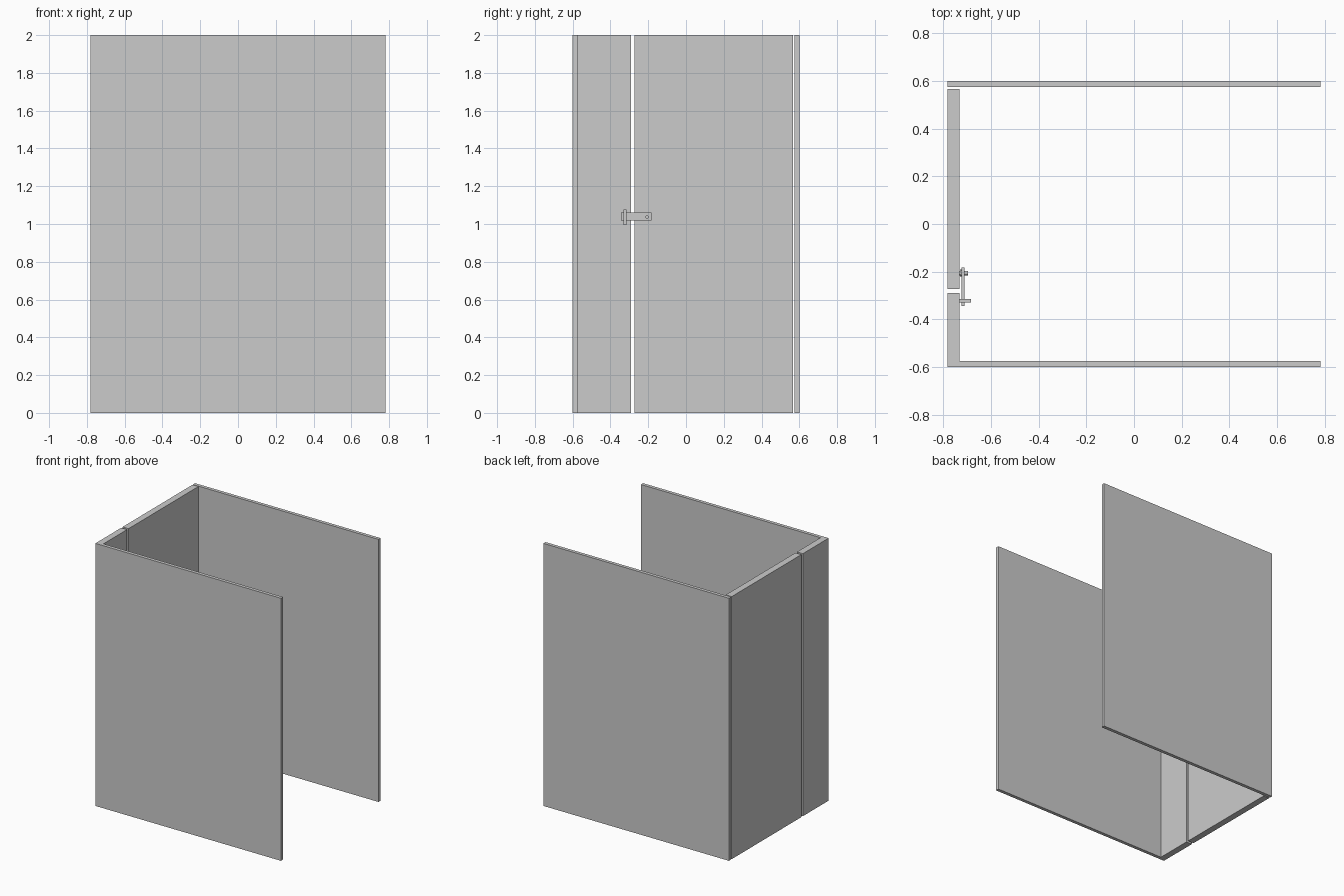
import bpy, bmesh, math

if "Cube" in bpy.data.objects:
    bpy.data.objects.remove(bpy.data.objects["Cube"])


def prism(name, outline, z0, z1):
    """Extrude a plan outline (x, y) from z0 to z1."""
    bm = bmesh.new()
    face = bm.faces.new([bm.verts.new((x, y, z0)) for x, y in outline])
    ext = bmesh.ops.extrude_face_region(bm, geom=[face])
    for g in ext["geom"]:
        if isinstance(g, bmesh.types.BMVert):
            g.co.z = z1
    bmesh.ops.recalc_face_normals(bm, faces=bm.faces)
    me = bpy.data.meshes.new(name)
    bm.to_mesh(me)
    bm.free()
    ob = bpy.data.objects.new(name, me)
    bpy.context.collection.objects.link(ob)
    return ob


def box(name, x0, x1, y0, y1, z0, z1):
    return prism(name, [(x0, y0), (x1, y0), (x1, y1), (x0, y1)], z0, z1)


def pin(name, x0, x1, y, z, r):
    """Short cylinder running along x."""
    bpy.ops.mesh.primitive_cylinder_add(
        vertices=24, radius=r, depth=x1 - x0,
        location=((x0 + x1) / 2, y, z), rotation=(0, math.pi / 2, 0))
    bpy.context.object.name = name
    bpy.ops.object.shade_smooth_by_angle(angle=math.radians(40))


H = 2.0              # panel height
X = 0.782            # half length of the side walls
IN = -0.732          # inner face of the front wall

# Near side wall and fixed front strip form one L-shaped piece
prism("side_wall_with_fixed_strip",
      [(-X, -0.6), (X, -0.6), (X, -0.574), (IN, -0.574),
       (IN, -0.29), (-X, -0.29)], 0, H)

# Far side wall
box("far_side_wall", -X, X, 0.574, 0.6, 0, H)

# Door, with narrow gaps on both sides
box("door", -X, IN, -0.272, 0.567, 0, H)

# Latch bar pivoting on the door
box("latch_bar", -0.724, -0.711, -0.343, -0.183, 1.018, 1.06)

# Pivot pin and its heads on both sides of the bar
pin("latch_pivot", IN - 0.002, -0.697, -0.206, 1.037, 0.009)
pin("latch_washer", -0.729, -0.724, -0.206, 1.037, 0.015)

# Staple on the fixed strip that holds the bar
y0, y1 = -0.33, -0.315
for n, z0, z1 in (("lower", 0.995, 1.01), ("upper", 1.062, 1.077)):
    box("latch_staple_leg_" + n, IN - 0.002, -0.698, y0, y1, z0, z1)
box("latch_staple_bridge", -0.698, -0.684, y0, y1, 0.995, 1.077)
